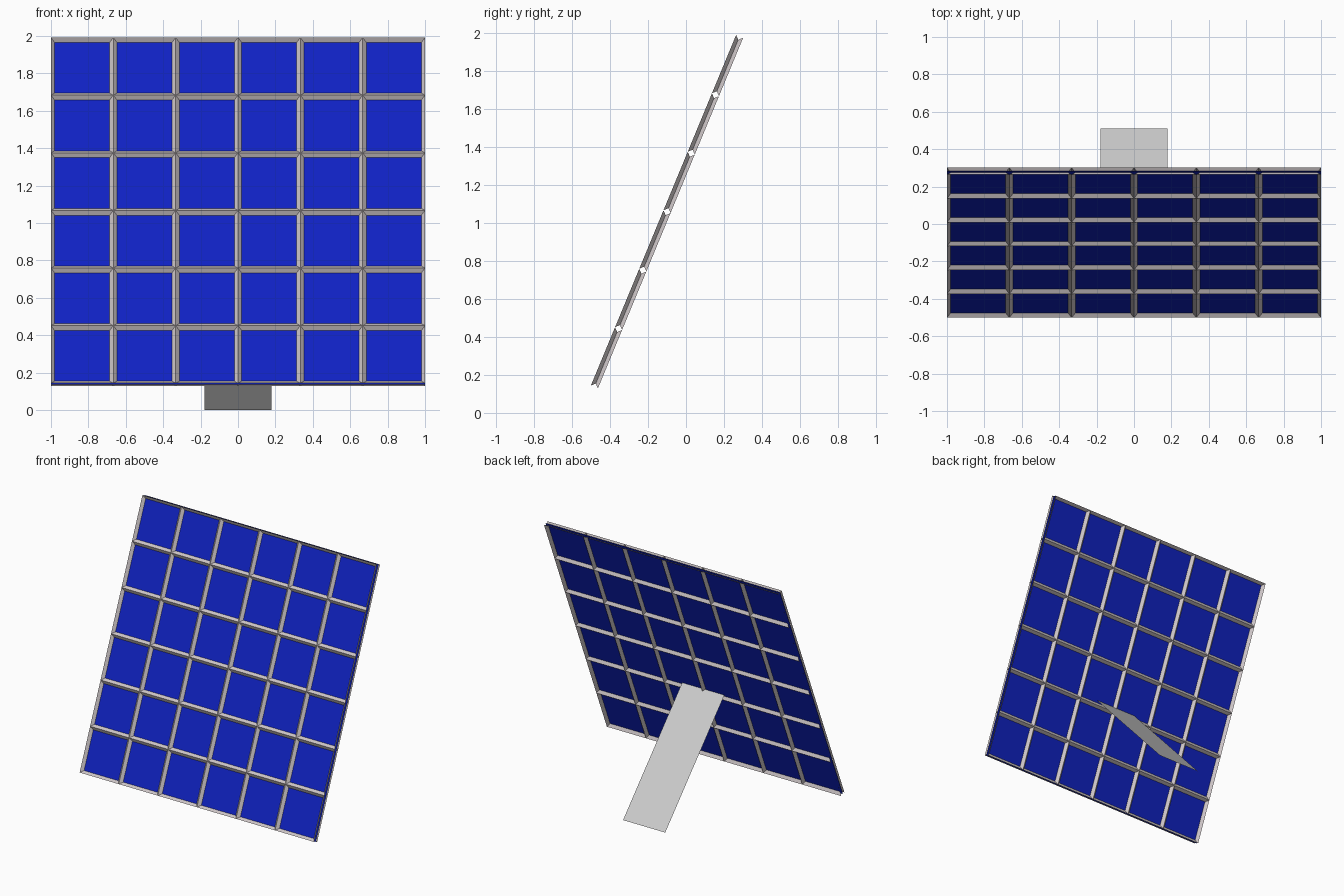
import bpy
import bmesh
import math

if "Cube" in bpy.data.objects:
    bpy.data.objects.remove(bpy.data.objects["Cube"])

TILT = math.radians(67.5)
CENTRE = (0, -0.1, 1.06)


def material(name, color):
    mat = bpy.data.materials.new(name)
    mat.diffuse_color = color
    mat.use_nodes = True
    mat.node_tree.nodes["Principled BSDF"].inputs["Base Color"].default_value = mat.diffuse_color
    return mat


def tilted_grid(name, cells, mat):
    """A 2 x 2 sheet leaning back at the panel angle."""
    bm = bmesh.new()
    bmesh.ops.create_grid(bm, x_segments=cells, y_segments=cells, size=1)
    mesh = bpy.data.meshes.new(name)
    bm.to_mesh(mesh)
    bm.free()
    mesh.materials.append(mat)
    obj = bpy.data.objects.new(name, mesh)
    bpy.context.collection.objects.link(obj)
    obj.location = CENTRE
    obj.rotation_euler = (TILT, 0, 0)
    return obj


# Blue cell sheet
tilted_grid("solar_cells", 1, material("cell_blue", (0.005, 0.016, 0.55, 1)))

# Lattice of diamond-section bars, left open along the outer border
frame = tilted_grid("panel_frame", 6, material("frame_grey", (0.62, 0.57, 0.58, 1)))
wire = frame.modifiers.new("bars", 'WIREFRAME')
wire.thickness = 0.04
wire.offset = 0
wire.use_even_offset = True
wire.use_boundary = False
wire.use_replace = True

# Flat rear prop, from the ground up to the back of the panel
w = 0.18
foot, top = (0.51, 0.0), (-0.21, 0.785)
mesh = bpy.data.meshes.new("rear_prop")
mesh.from_pydata([(-w, *foot), (-w, *top), (w, *top), (w, *foot)], [], [(3, 2, 1, 0)])
prop = bpy.data.objects.new("rear_prop", mesh)
bpy.context.collection.objects.link(prop)
